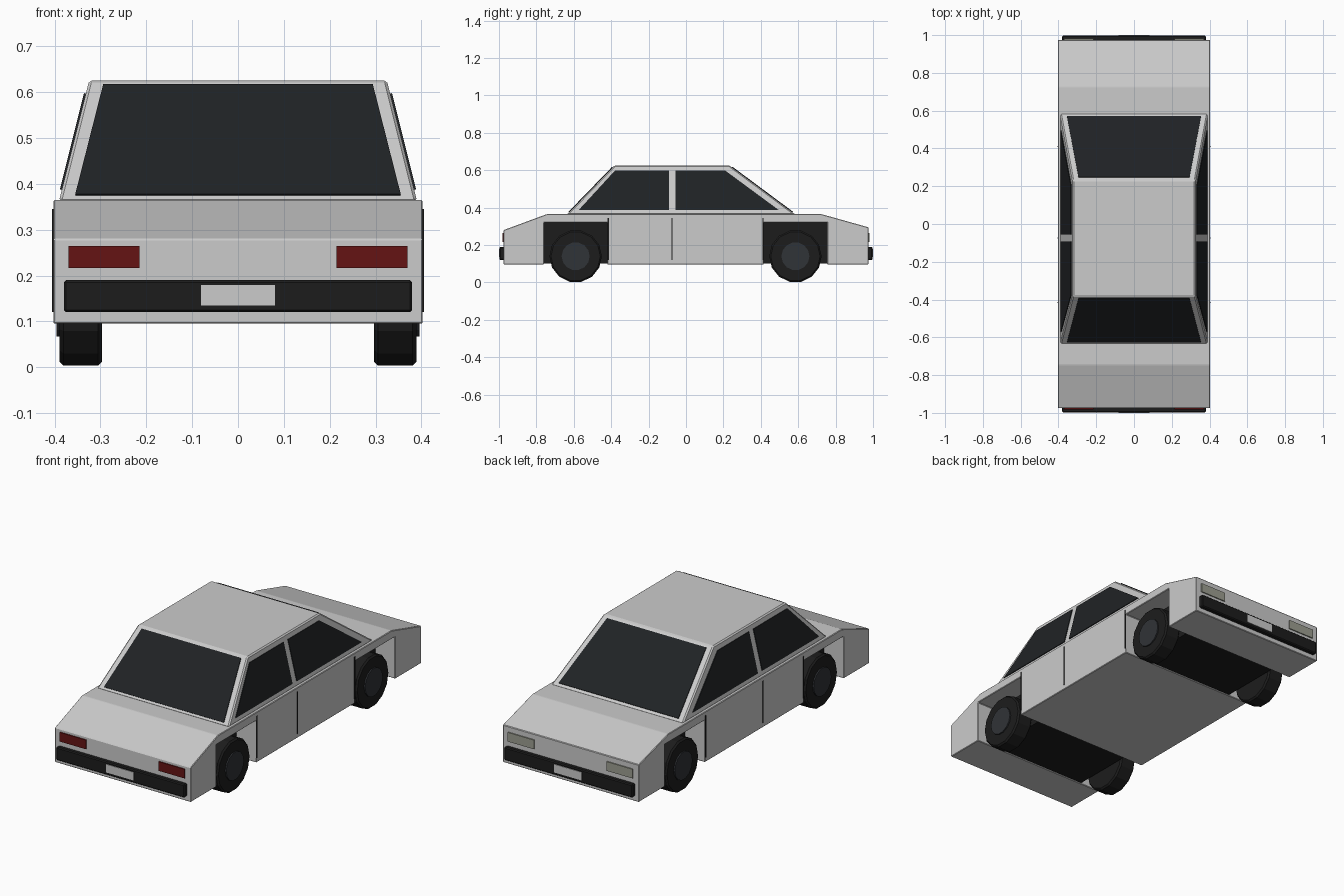
import bpy, bmesh, math
from mathutils import Vector, Matrix

if "Cube" in bpy.data.objects:
    bpy.data.objects.remove(bpy.data.objects["Cube"])


def mat(name, r, g, b):
    m = bpy.data.materials.new(name)
    m.diffuse_color = (r, g, b, 1)
    m.use_nodes = True
    m.node_tree.nodes["Principled BSDF"].inputs["Base Color"].default_value = m.diffuse_color
    return m


GLASS = mat("glass", .014, .016, .018)
BLACK = mat("black", .012, .012, .012)
HUB = mat("hub", .03, .033, .038)
RED = mat("red", .13, .007, .007)
LAMP = mat("lamp", .33, .34, .28)


def finish(name, bm, material=None, bevel=0):
    bmesh.ops.recalc_face_normals(bm, faces=bm.faces)
    if bevel:
        bmesh.ops.bevel(bm, geom=bm.edges[:], offset=bevel, segments=1, affect='EDGES')
    me = bpy.data.meshes.new(name)
    bm.to_mesh(me)
    bm.free()
    ob = bpy.data.objects.new(name, me)
    bpy.context.collection.objects.link(ob)
    if material:
        me.materials.append(material)
    return ob


def slab(name, pts, vec, material=None, bevel=0):
    """Polygon extruded along a vector."""
    bm = bmesh.new()
    face = bm.faces.new([bm.verts.new(p) for p in pts])
    new = bmesh.ops.extrude_face_region(bm, geom=[face], use_keep_orig=True)["geom"]
    bmesh.ops.translate(bm, vec=vec, verts=[v for v in new if isinstance(v, bmesh.types.BMVert)])
    return finish(name, bm, material, bevel)


def box(name, lo, hi, material=None, bevel=0):
    (x0, y0, z0), (x1, y1, z1) = lo, hi
    return slab(name, [(x0, y0, z0), (x1, y0, z0), (x1, y1, z0), (x0, y1, z0)],
                (0, 0, z1 - z0), material, bevel)


def pane(name, pts, outward):
    """Thin glass sheet standing slightly proud of the cabin."""
    pts = [Vector(p) for p in pts]
    n = (pts[1] - pts[0]).cross(pts[2] - pts[1]).normalized()
    if n.dot(Vector(outward)) < 0:
        n = -n
    return slab(name, [p - n * .003 for p in pts], n * .007, GLASS)


def wheel_part(name, x0, x1, y, r, material, bevel):
    bm = bmesh.new()
    bmesh.ops.create_cone(bm, cap_ends=True, segments=14, radius1=r, radius2=r, depth=abs(x1 - x0),
                          matrix=Matrix.Translation(((x0 + x1) / 2, y, .14)) @ Matrix.Rotation(math.pi / 2, 4, 'Y'))
    if bevel:
        rims = [e for e in bm.edges if abs(e.verts[0].co.x - e.verts[1].co.x) < 1e-5]
        bmesh.ops.bevel(bm, geom=rims, offset=bevel, segments=1, affect='EDGES')
    finish(name, bm, material)


# Lower body with open wheel arches
W = .403
profile = [(-.975, .095), (-.975, .28), (-.745, .365), (.725, .365), (.975, .295), (.975, .095),
           (.755, .095), (.755, .32), (.415, .32), (.415, .095),
           (-.42, .095), (-.42, .32), (-.76, .32), (-.76, .095)]
slab("body", [(-W, y, z) for y, z in profile], (2 * W, 0, 0), bevel=.003)
box("front_inner_arch", (-.285, .414, .1), (.285, .756, .321), BLACK)
box("rear_inner_arch", (-.285, -.761, .1), (.285, -.419, .321), BLACK)

# Cabin
Z0, Z1 = .362, .626


def side_x(z):
    return .39 - .25 * (z - .365)


def front_y(z):
    return .583 - 1.346 * (z - .365)


def rear_y(z):
    return -.635 + .97 * (z - .365)


bm = bmesh.new()
bmesh.ops.create_cube(bm, size=2)
for v in bm.verts:
    z = Z1 if v.co.z > 0 else Z0
    v.co = (math.copysign(side_x(z), v.co.x), front_y(z) if v.co.y > 0 else rear_y(z), z)
finish("cabin", bm, bevel=.006)

# Windscreens
for name, fy, out in (("windscreen", front_y, 1), ("rear_window", rear_y, -1)):
    pane(name, [(-.355, fy(.375), .375), (.355, fy(.375), .375),
                (.294, fy(.615), .615), (-.294, fy(.615), .615)], (0, out, 0))

# Side windows, door gaps and wheels
panes = {"front_side_window": [(-.055, .387), (.495, .387), (.21, .597), (-.055, .597)],
         "rear_side_window": [(-.573, .387), (-.092, .387), (-.092, .597), (-.38, .597)]}
for s, side in ((1, "right"), (-1, "left")):
    for name, pts in panes.items():
        pane(f"{side}_{name}", [(s * side_x(z), y, z) for y, z in pts], (s, 0, 0))
    for i, y in enumerate((-.416, -.075, .411)):
        box(f"{side}_door_gap_{i}", (s * .398, y - .003, .12), (s * .406, y + .003, .345), BLACK)
    for end, y in (("front", .585), ("rear", -.59)):
        wheel_part(f"{side}_{end}_tyre", s * .297, s * .389, y, .14, BLACK, .008)
        wheel_part(f"{side}_{end}_hub", s * .35, s * .396, y, .075, HUB, 0)

# Bumpers, plates and lights at both ends
for s, end, lamp in ((1, "front", LAMP), (-1, "rear", RED)):
    box(f"{end}_bumper", (-.38, s * .965, .12), (.38, s * .997, .19), BLACK, .005)
    box(f"{end}_plate", (-.081, s * .99, .135), (.081, s * 1.0, .179))
    for t, side in ((1, "right"), (-1, "left")):
        box(f"{end}_{side}_light", (t * .215, s * .965, .216), (t * .37, s * .981, .265), lamp)
